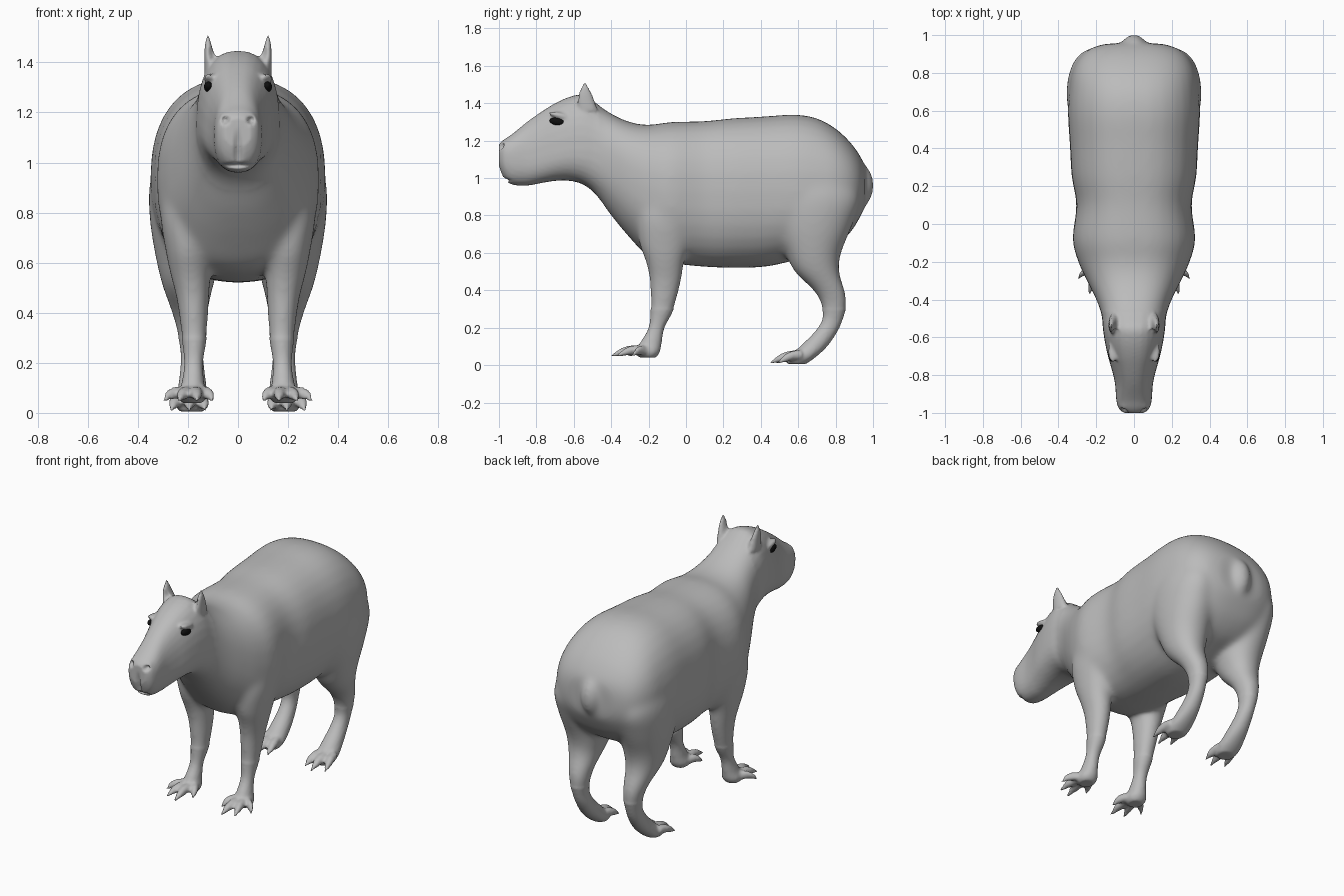
import bpy, bmesh
from math import cos, sin, tau, copysign
from mathutils import Vector, Matrix

default = bpy.data.objects.get("Cube")
if default:
    bpy.data.objects.remove(default, do_unlink=True)


def material(name, rgb):
    mat = bpy.data.materials.new(name)
    mat.use_nodes = True
    mat.diffuse_color = (*rgb, 1)
    mat.node_tree.nodes["Principled BSDF"].inputs["Base Color"].default_value = (*rgb, 1)
    return mat


fur_grey = material("fur_grey", (0.5, 0.5, 0.5))
eye_black = material("eye_black", (0.005, 0.005, 0.005))


def smooth_rows(rows, steps=4):
    """Catmull-Rom interpolation of the section rows."""
    rows = [Vector(r) for r in rows]
    out = []
    for i in range(len(rows) - 1):
        a, b, c, d = rows[max(i - 1, 0)], rows[i], rows[i + 1], rows[min(i + 2, len(rows) - 1)]
        for s in range(steps):
            t = s / steps
            out.append(b + (c - a) * (t / 2) + (a * 2 - b * 5 + c * 4 - d) * (t * t / 2)
                       + (b * 3 - a - c * 3 + d) * (t ** 3 / 2))
    return out + [rows[-1]]


def unit_section(power, count=32):
    """Superellipse outline with radius one."""
    bend = lambda v: copysign(abs(v) ** (2 / power), v)
    return [(bend(cos(tau * k / count)), bend(sin(tau * k / count))) for k in range(count)]


def loft(bm, rings):
    rings = [[bm.verts.new(p) for p in ring] for ring in rings]
    n = len(rings[0])
    for r, s in zip(rings, rings[1:]):
        for k in range(n):
            bm.faces.new((r[k], r[(k + 1) % n], s[(k + 1) % n], s[k]))
    bm.faces.new(rings[0])
    bm.faces.new(rings[-1])


def trunk(bm, rows):
    """Rows: y, top, bottom, height of widest point, half width."""
    rings = []
    for y, top, bottom, mid, half in smooth_rows(rows):
        rings.append([(half * u, y, mid + v * (top - mid if v > 0 else mid - bottom))
                      for u, v in unit_section(2.4)])
    loft(bm, rings)


def limb(bm, side, rows):
    """Rows: z, front, back, inner, outer."""
    rings = []
    for z, front, back, inner, outer in smooth_rows(rows):
        rings.append([(side * ((inner + outer) / 2 + u * (outer - inner) / 2),
                       (front + back) / 2 + v * (back - front) / 2, z)
                      for u, v in unit_section(2.1)])
    loft(bm, rings)


def toe(bm, side, root, tip, lift):
    """Tapered digit with a raised knuckle and a claw."""
    root, tip = Vector(root), Vector(tip)
    shape = ((0, 0, .027), (.35, lift, .026), (.65, lift, .023), (.85, lift / 2, .014), (1, 0, .006))
    rings = []
    for t, up, radius in smooth_rows(shape, 3):
        c = root.lerp(tip, t)
        rings.append([(side * (c.x + radius * u), c.y, c.z + up + radius * v)
                      for u, v in unit_section(2, 16)])
    loft(bm, rings)


def ball(bm, center, radii, turn=0):
    mat = (Matrix.Translation(center) @ Matrix.Rotation(turn, 4, "X")
           @ Matrix.Diagonal((*radii, 1)))
    bmesh.ops.create_uvsphere(bm, u_segments=24, v_segments=16, radius=1, matrix=mat)


def finish(bm, name, mat):
    bmesh.ops.recalc_face_normals(bm, faces=bm.faces)
    mesh = bpy.data.meshes.new(name)
    bm.to_mesh(mesh)
    bm.free()
    mesh.materials.append(mat)
    mesh.polygons.foreach_set("use_smooth", [True] * len(mesh.polygons))
    obj = bpy.data.objects.new(name, mesh)
    bpy.context.scene.collection.objects.link(obj)
    return obj


TRUNK = (
    (-1, 1.18, 1.06, 1.12, .055), (-.975, 1.205, 1, 1.12, .082), (-.93, 1.235, .965, 1.11, .094),
    (-.85, 1.3, .96, 1.1, .1), (-.78, 1.35, .972, 1.11, .115), (-.7, 1.4, .985, 1.13, .138),
    (-.62, 1.435, .985, 1.15, .155), (-.55, 1.445, .965, 1.15, .165), (-.48, 1.4, .91, 1.14, .172),
    (-.4, 1.345, .8, 1.08, .2), (-.3, 1.3, .68, 1, .25), (-.2, 1.285, .58, .95, .295),
    (-.08, 1.3, .545, .93, .325), (.1, 1.305, .525, .93, .305), (.25, 1.32, .52, .93, .33),
    (.42, 1.33, .525, .93, .34), (.58, 1.34, .56, .93, .35), (.7, 1.32, .6, .93, .345),
    (.8, 1.265, .64, .94, .33), (.88, 1.19, .71, .95, .29), (.93, 1.12, .79, .95, .23),
    (.955, 1.07, .84, .95, .15))
FRONT_LEG = (
    (1, -.22, .03, .12, .29), (.8, -.26, .04, .12, .31), (.65, -.25, .02, .11, .29),
    (.55, -.215, -.01, .11, .27), (.45, -.195, -.025, .115, .245), (.3, -.19, -.065, .125, .225),
    (.2, -.2, -.115, .14, .215), (.12, -.245, -.13, .135, .225), (.07, -.27, -.14, .125, .24),
    (.04, -.25, -.16, .14, .225))
HIND_LEG = (
    (1.05, .5, .86, .1, .32), (.9, .46, .93, .08, .355), (.75, .47, .89, .07, .35),
    (.6, .53, .83, .075, .325), (.5, .58, .82, .1, .3), (.4, .68, .85, .12, .265),
    (.33, .72, .86, .13, .245), (.25, .73, .84, .14, .23), (.18, .69, .81, .135, .23),
    (.1, .61, .755, .125, .24), (.04, .55, .69, .12, .25), (.005, .54, .64, .135, .235))
EAR = (
    (1.36, -.58, -.47, .075, .135), (1.41, -.582, -.488, .088, .135), (1.45, -.575, -.503, .1, .134),
    (1.48, -.562, -.518, .108, .131), (1.51, -.55, -.535, .115, .126))

# Body masses, overlapping before they are fused
bm = bmesh.new()
trunk(bm, TRUNK)
ball(bm, (0, .93, .96), (.07, .075, .12))  # tail nub
for side in (1, -1):
    limb(bm, side, FRONT_LEG)
    limb(bm, side, HIND_LEG)
    limb(bm, side, EAR)
    ball(bm, (side * .112, -.675, 1.335), (.026, .06, .016), -.2)  # brow
    ball(bm, (side * .045, -.95, 1.165), (.033, .04, .04))  # nostril pad
    for x, y in ((.1, -.31), (.163, -.4), (.235, -.37), (.295, -.29)):
        toe(bm, side, (.18 + (x - .19) * .35, -.21, .075), (x, y, .05), .015)
    for x, y in ((.13, .48), (.195, .45), (.265, .49)):
        toe(bm, side, (.19 + (x - .19) * .6, .62, .055), (x, y, .012), .012)
body = finish(bm, "body", fur_grey)

# Fuse the masses into one skin
remesh = body.modifiers.new("fuse", "REMESH")
remesh.mode = "VOXEL"
remesh.voxel_size = .01
soften = body.modifiers.new("soften", "SMOOTH")
soften.factor = .5
soften.iterations = 4
graph = bpy.context.evaluated_depsgraph_get()
fused = bpy.data.meshes.new_from_object(body.evaluated_get(graph))
body.modifiers.clear()
body.data = fused

# Blend the joints of the limbs, then press in the facial details
bm = bmesh.new()
bm.from_mesh(fused)
torso = [v for v in bm.verts if v.co.z > .3 and v.co.y > -.46]
for _ in range(25):
    bmesh.ops.smooth_vert(bm, verts=torso, factor=.5, use_axis_x=True, use_axis_y=True, use_axis_z=True)


def press(center, radii, shift):
    for v in bm.verts:
        d = v.co - Vector(center)
        r = sum((a / b) ** 2 for a, b in zip(d, radii))
        if r < 1:
            v.co += Vector(shift) * (1 - r) ** 2


press((0, -.99, 1.05), (.02, .06, .1), (0, .02, 0))  # lip cleft
press((0, -.96, .99), (.09, .08, .014), (0, .018, 0))  # mouth
for side in (1, -1):
    press((side * .05, -.98, 1.168), (.022, .06, .022), (0, .03, 0))  # nostril
    press((side * .095, -.58, 1.44), (.03, .03, .07), (0, .02, 0))  # ear hollow
bm.to_mesh(fused)
bm.free()
fused.polygons.foreach_set("use_smooth", [True] * len(fused.polygons))

# Eyes
for side, name in ((1, "left_eye"), (-1, "right_eye")):
    bm = bmesh.new()
    ball(bm, (side * .117, -.685, 1.302), (.019, .045, .021), -.15)
    finish(bm, name, eye_black)
